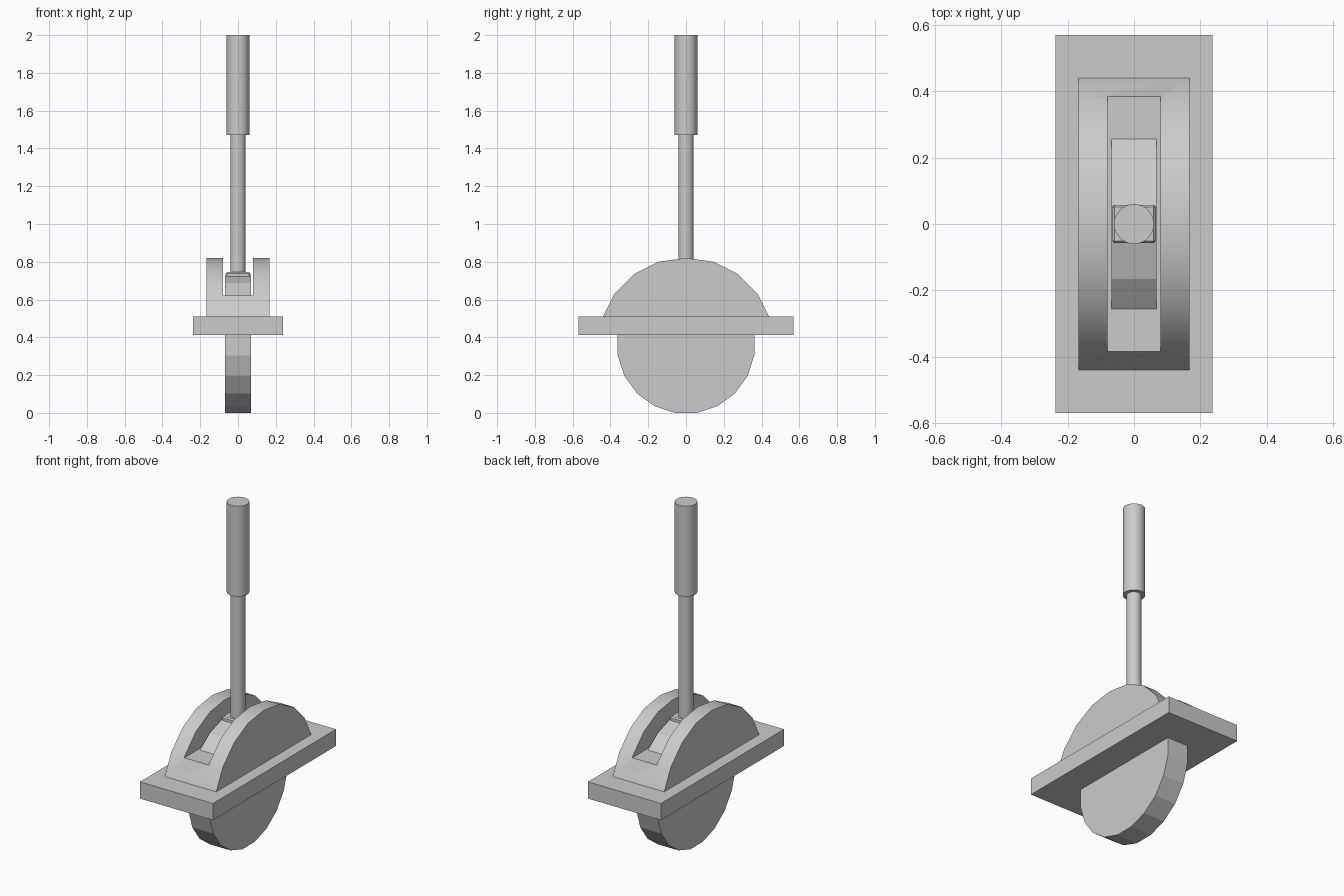
import bpy, bmesh, math

if "Cube" in bpy.data.objects:
    bpy.data.objects.remove(bpy.data.objects["Cube"])


def prism(name, profile, half_x):
    """Extrude a y-z profile symmetrically along x."""
    bm = bmesh.new()
    face = bm.faces.new([bm.verts.new((-half_x, y, z)) for y, z in profile])
    ext = bmesh.ops.extrude_face_region(bm, geom=[face])
    moved = [g for g in ext["geom"] if isinstance(g, bmesh.types.BMVert)]
    bmesh.ops.translate(bm, verts=moved, vec=(2 * half_x, 0, 0))
    bmesh.ops.recalc_face_normals(bm, faces=bm.faces)
    mesh = bpy.data.meshes.new(name)
    bm.to_mesh(mesh)
    bm.free()
    obj = bpy.data.objects.new(name, mesh)
    bpy.context.collection.objects.link(obj)
    return obj


def box(name, half_x, half_y, z0, z1):
    return prism(name, [(-half_y, z0), (half_y, z0), (half_y, z1), (-half_y, z1)], half_x)


def rod(name, radius, z0, z1):
    bpy.ops.mesh.primitive_cylinder_add(vertices=32, radius=radius, depth=z1 - z0,
                                        location=(0, 0, (z0 + z1) / 2))
    obj = bpy.context.object
    obj.name = name
    smooth(obj)
    return obj


def smooth(obj):
    bpy.ops.object.select_all(action='DESELECT')
    obj.select_set(True)
    bpy.context.view_layer.objects.active = obj
    bpy.ops.object.shade_smooth_by_angle(angle=math.radians(35))


# Mounting plate
box("base_plate", 0.237, 0.57, 0.412, 0.51)

# Arched housing with a slot for the lever
half = [(0.44, 0.51), (0.38, 0.63), (0.275, 0.735), (0.145, 0.80)]
arch = half + [(0, 0.82)] + [(-y, z) for y, z in reversed(half)]
housing = prism("arched_housing", arch, 0.167)
smooth(housing)
cutter = box("slot_cutter", 0.08, 0.7, 0.622, 1.0)
cutter.hide_render = True
cutter.hide_viewport = True
cut = housing.modifiers.new("slot", 'BOOLEAN')
cut.operation = 'DIFFERENCE'
cut.solver = 'EXACT'
cut.object = cutter

# Faceted pivot wheel
R, N = 0.366, 20
ring = [math.radians(9 + 18 * i) for i in range(N)]
zc = R * math.cos(math.radians(9))
prism("pivot_wheel", [(R * math.cos(a), zc + R * math.sin(a)) for a in ring], 0.068)

# Lever socket with chamfered top
socket = box("lever_socket", 0.066, 0.058, 0.66, 0.745)
bev = socket.modifiers.new("chamfer", 'BEVEL')
bev.width = 0.007
bev.segments = 1

# Lever and grip
rod("lever_stem", 0.04, 0.70, 1.48)
rod("lever_grip", 0.06, 1.47, 2.0)
